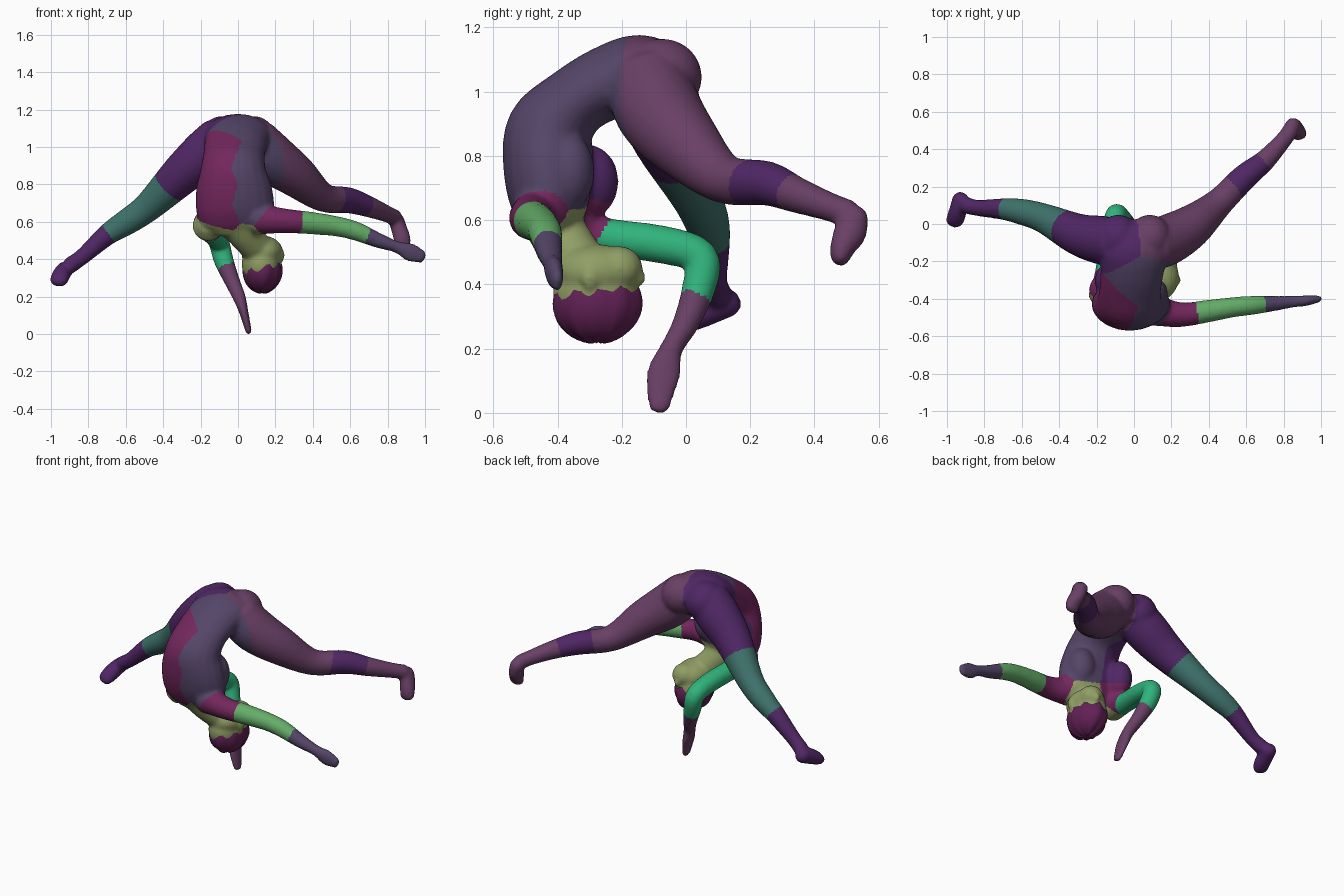
import bpy, bmesh, math
from mathutils import Vector, Matrix


def spline(pts, steps=4):
    # Catmull-Rom through stations of (x, y, z, half-width, half-depth)
    p = [Vector(q if len(q) == 5 else (*q, q[3])) for q in pts]
    p = [p[0] * 2 - p[1]] + p + [p[-1] * 2 - p[-2]]
    out = []
    for i in range(1, len(p) - 2):
        a, b, c, d = p[i - 1:i + 3]
        for s in range(steps):
            t = s / steps
            out.append((b * 2 + (c - a) * t + (a * 2 - b * 5 + c * 4 - d) * t ** 2
                        + (b * 3 - a - c * 3 + d) * t ** 3) * 0.5)
    return out + [p[-2]]


def loft(bm, pts, ref, sides=20):
    # Elliptical tube; half-width is measured along ref
    st = spline(pts)
    pos = [Vector(s[:3]) for s in st]
    rad = [(s[3], s[4]) for s in st]
    tan = [(pos[min(i + 1, len(pos) - 1)] - pos[max(i - 1, 0)]).normalized() for i in range(len(pos))]
    for at, sign in ((0, -1), (-1, 1)):          # rounded ends
        a, b = rad[at]
        extra = (pos[at] + tan[at] * sign * b * 0.6, (a * 0.6, b * 0.6), tan[at])
        for lst, v in zip((pos, rad, tan), extra):
            lst.insert(0 if sign < 0 else len(lst), v)
    rings = []
    for c, (a, b), t in zip(pos, rad, tan):
        r = Vector(ref)
        u = (r - t * r.dot(t)).normalized()
        v = t.cross(u)
        rings.append([bm.verts.new(c + u * a * math.cos(k * math.tau / sides)
                                   + v * b * math.sin(k * math.tau / sides)) for k in range(sides)])
    for r0, r1 in zip(rings, rings[1:]):
        for k in range(sides):
            n = (k + 1) % sides
            bm.faces.new((r0[k], r0[n], r1[n], r1[k]))
    bm.faces.new(rings[0][::-1])
    bm.faces.new(rings[-1])


def ball(bm, c, r):
    m = Matrix.Translation(c) @ Matrix.Diagonal((*r, 1))
    return bmesh.ops.create_uvsphere(bm, u_segments=32, v_segments=20, radius=1, matrix=m)["verts"]


def finish(bm, name):
    bmesh.ops.recalc_face_normals(bm, faces=bm.faces)
    me = bpy.data.meshes.new(name)
    bm.to_mesh(me)
    bm.free()
    ob = bpy.data.objects.new(name, me)
    bpy.context.collection.objects.link(ob)
    return ob


def material(name, col):
    m = bpy.data.materials.new(name)
    m.diffuse_color = (*col, 1)
    return m


X, Y, Z = (1, 0, 0), (0, 1, 0), (0, 0, 1)
bm = bmesh.new()

# Torso folded over from the pelvis down to the shoulders
loft(bm, [(0.01, -0.05, 1.03, .14, .1), (0, -0.14, 1.06, .18, .118), (-.01, -.25, 1.025, .17, .115),
          (-.02, -.35, .965, .165, .112), (-.025, -.42, .88, .175, .138), (-.022, -.43, .78, .203, .14),
          (-.015, -.425, .67, .21, .128), (-.01, -.42, .59, .19, .1)], X)
# Buttocks and chest
for s in (-1, 1):
    ball(bm, (s * .085, -.075, 1.045), (.115, .125, .12))
ball(bm, (.095, -.365, .75), (.085, .08, .12))
ball(bm, (-.13, -.305, .72), (.08, .095, .115))
ball(bm, (-.155, -.35, .59), (.085, .085, .08))
# Left leg and foot
loft(bm, [(.09, -.12, 1.03, .13), (.18, -.085, .94, .135), (.31, -.01, .845, .115), (.455, .115, .73, .078),
          (.59, .25, .715, .07), (.7, .34, .68, .057), (.8, .45, .64, .045), (.84, .505, .62, .045)], Z)
loft(bm, [(.845, .525, .615, .042, .046), (.862, .51, .56, .043, .052), (.875, .49, .52, .046, .042),
          (.88, .478, .478, .045, .03)], X)
# Right leg and foot
loft(bm, [(-.09, -.1, 1.04, .13), (-.18, -.085, .96, .13), (-.3, -.055, .855, .112), (-.48, .03, .68, .08),
          (-.6, .065, .595, .07), (-.7, .08, .53, .058), (-.83, .085, .415, .044), (-.9, .1, .365, .045)], Z)
loft(bm, [(-.925, .14, .345, .045, .044), (-.94, .08, .325, .047, .048), (-.952, .035, .3, .05, .042),
          (-.965, .005, .278, .045, .03)], X)
# Left arm and hand
loft(bm, [(.1, -.46, .615, .085), (.25, -.485, .605, .066), (.4, -.465, .592, .06), (.53, -.445, .575, .054),
          (.63, -.435, .55, .051), (.75, -.425, .5, .041), (.85, -.415, .465, .032),
          (.92, -.41, .437, .05, .028), (.99, -.4, .41, .034, .019)], Z)
# Right arm and hand
loft(bm, [(-.16, -.39, .58, .085), (-.15, -.27, .55, .061), (-.12, -.08, .525, .06), (-.1, .045, .485, .056),
          (-.075, .04, .39, .053), (-.03, 0, .28, .042), (.005, -.045, .2, .036),
          (.03, -.07, .12, .054, .025), (.058, -.085, .01, .033, .017)], Y)
# Neck, skull, jaw, nose, ears
loft(bm, [(0, -.42, .6, .12, .09), (.04, -.38, .53, .09), (.1, -.33, .46, .085)], X)
ball(bm, (.125, -.28, .37), (.105, .135, .125))
ball(bm, (.135, -.28, .44), (.105, .13, .085))
ball(bm, (.155, -.21, .45), (.075, .075, .07))
ball(bm, (.165, -.145, .42), (.016, .022, .028))
for x in (.035, .235):
    ball(bm, (x, -.3, .42), (.015, .025, .035))

# Fuse into one smooth body
body = finish(bm, "body")
bpy.context.view_layer.objects.active = body
body.select_set(True)
rm = body.modifiers.new("fuse", "REMESH")
rm.mode, rm.voxel_size = "VOXEL", 0.01
sm = body.modifiers.new("relax", "SMOOTH")
sm.factor, sm.iterations = 0.5, 10
for m in ("fuse", "relax"):
    bpy.ops.object.modifier_apply(modifier=m)

# Patchwork colours, picked by the nearest seed point
patches = {
    "violet": ((.08, .02, .13), [(-.1, -.05, 1.1), (-.25, -.07, .92), (.6, .26, .71), (-.85, .08, .4),
                                 (-.95, .06, .32), (-.12, -.28, .75), (-.75, .08, .48)]),
    "mauve": ((.14, .05, .13), [(.12, -.05, 1.05), (.3, .05, .88), (.45, .15, .75), (.76, .4, .65),
                                (.86, .5, .55), (-.03, 0, .3), (.03, -.07, .12)]),
    "slate": ((.09, .06, .14), [(.06, -.3, 1.03), (.08, -.48, .9), (.08, -.45, .75), (.8, -.42, .48),
                                (.94, -.41, .43), (.09, -.33, .78)]),
    "magenta": ((.17, .02, .11), [(-.1, -.45, .95), (-.14, -.5, .8), (-.15, -.45, .65), (.27, -.48, .6),
                                  (-.15, -.32, .62)]),
    "green": ((.03, .45, .2), [(-.14, -.18, .53), (-.11, -.02, .5), (-.085, .05, .42)]),
    "light_green": ((.13, .42, .14), [(.4, -.46, .59), (.58, -.44, .56)]),
    "teal": ((.05, .17, .15), [(-.5, .04, .67), (-.62, .07, .58)]),
    "olive": ((.28, .34, .13), [(.16, -.2, .46), (.15, -.28, .42), (.05, -.36, .5), (-.17, -.42, .55)]),
}
seeds = []
for i, (name, (col, pts)) in enumerate(patches.items()):
    body.data.materials.append(material(name, col))
    seeds += [(Vector(p), i) for p in pts]
for f in body.data.polygons:
    f.material_index = min(seeds, key=lambda s: (s[0] - f.center).length_squared)[1]
body.data.shade_smooth()

# Hair cap with combed grooves
bm = bmesh.new()
centre = Vector((.13, -.275, .34))
for v in ball(bm, centre, (.105, .138, .122)):
    d = v.co - centre
    v.co += d * 0.035 * math.sin(9 * math.atan2(d.x, d.y) + 14 * d.z)
    if d.z > .06:
        v.co -= Vector((d.x, d.y, 0)) * (d.z - .06) * 5
hair = finish(bm, "hair")
hair.data.materials.append(material("hair_magenta", (.12, .015, .09)))
hair.data.shade_smooth()
